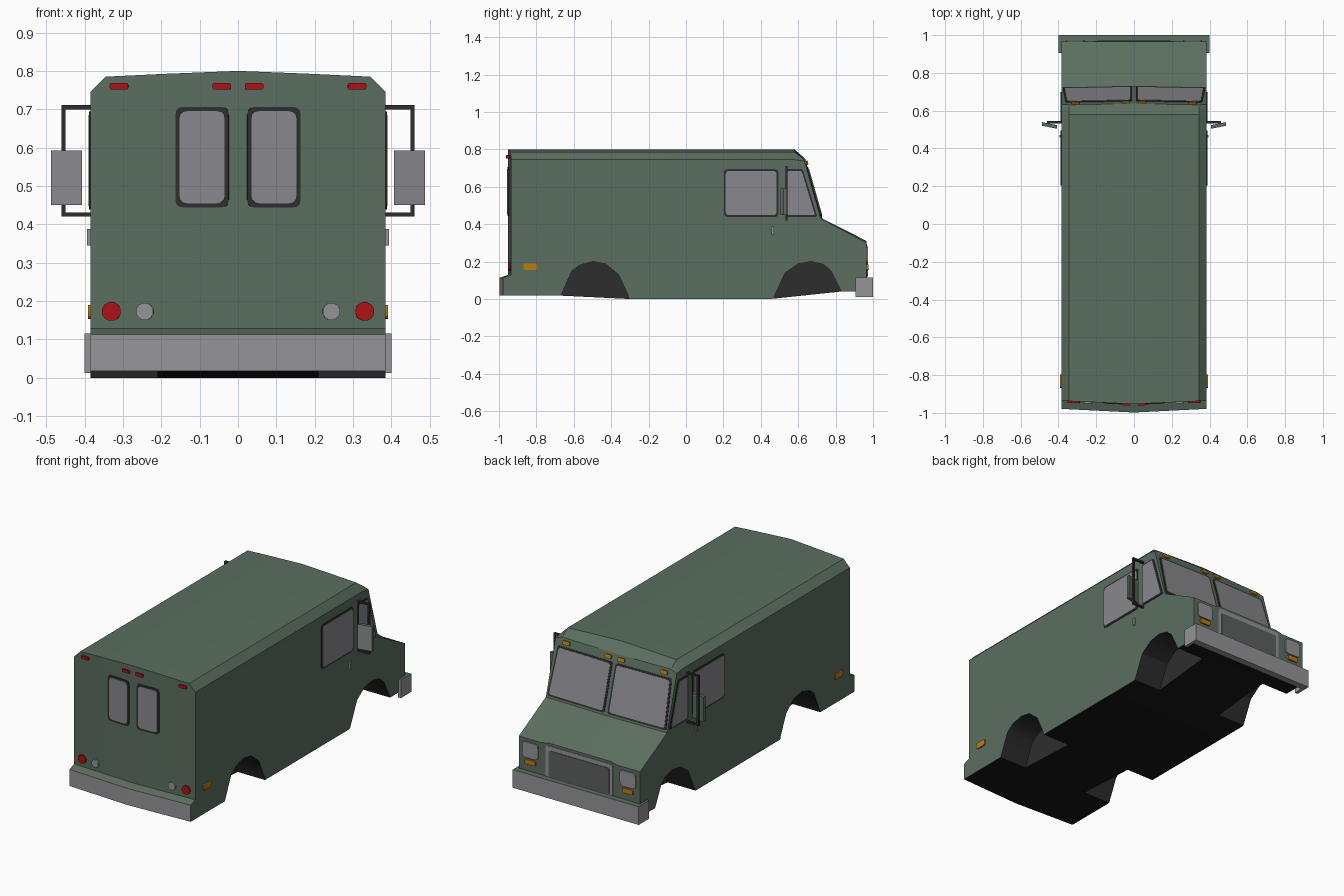
import bpy, bmesh, math
from mathutils import Vector

if "Cube" in bpy.data.objects:
    bpy.data.objects.remove(bpy.data.objects["Cube"])

def mat(name, r, g, b):
    m = bpy.data.materials.new(name)
    m.diffuse_color = (r, g, b, 1)
    m.use_nodes = True
    m.node_tree.nodes["Principled BSDF"].inputs["Base Color"].default_value = m.diffuse_color
    return m

GREEN = mat("green_paint", 0.105, 0.157, 0.116)
STEEL = mat("bumper_grey", 0.30, 0.30, 0.32)
GLASS = mat("glass_grey", 0.25, 0.25, 0.27)
RUBBER = mat("dark_trim", 0.027, 0.027, 0.027)
BLACK = mat("underside_black", 0.008, 0.008, 0.008)
RED = mat("red_light", 0.42, 0.006, 0.008)
AMBER = mat("amber_light", 0.50, 0.20, 0.006)
GRILLE = mat("grille_grey", 0.11, 0.115, 0.115)

def finish(bm, name, mats):
    bmesh.ops.recalc_face_normals(bm, faces=bm.faces)
    me = bpy.data.meshes.new(name)
    bm.to_mesh(me)
    bm.free()
    ob = bpy.data.objects.new(name, me)
    bpy.context.collection.objects.link(ob)
    for m in mats:
        me.materials.append(m)
    return ob

def rounded(pts, r):
    """Corner list with each corner cut into a short arc."""
    out = []
    for i, p in enumerate(pts):
        a = p + (pts[i - 1] - p).normalized() * r
        b = p + (pts[(i + 1) % len(pts)] - p).normalized() * r
        for t in (0, 0.33, 0.67, 1):
            out.append(a * (1 - t) ** 2 + p * 2 * t * (1 - t) + b * t * t)
    return out

def grown(pts, d):
    """Outline of convex corners moved outward by d in its own plane."""
    out = []
    for i, p in enumerate(pts):
        u = (p - pts[i - 1]).normalized()
        v = (p - pts[(i + 1) % len(pts)]).normalized()
        out.append(p + (u + v) * d / max(u.cross(v).length, 0.3))
    return out

def plate(name, corners, m, out, thick, r=0.0, mirror=True):
    """Thin plate on the body surface, mirrored across x."""
    bm = bmesh.new()
    pts = [Vector(c) for c in corners]
    if r:
        pts = rounded(pts, r)
    n = (pts[len(pts) // 3] - pts[0]).cross(pts[2 * len(pts) // 3] - pts[0]).normalized()
    if n.dot(Vector(out)) < 0:
        n = -n
    for s in ((1, -1) if mirror else (1,)):
        lo, hi = [[bm.verts.new(((p + n * o).x * s, (p + n * o).y, (p + n * o).z)) for p in pts]
                  for o in (-0.002, thick)]
        bm.faces.new(lo)
        bm.faces.new(hi)
        for i in range(len(pts)):
            j = (i + 1) % len(pts)
            bm.faces.new((lo[i], lo[j], hi[j], hi[i]))
    return finish(bm, name, [m])

def window(name, corners, out, frame=0.011, r=0.02):
    pts = [Vector(c) for c in corners]
    plate(name + "_frame", grown(pts, frame), RUBBER, out, 0.003, r)
    plate(name + "_glass", pts, GLASS, out, 0.005, r)

# Surface rules shared by body and fittings
def rear(x): return -0.953 + 0.045 * abs(x)
def screen(x, z): return 0.729 - (z - 0.43) * 0.286 - 0.02 * abs(x)

# Body: one side profile lofted over stations across the width
bm = bmesh.new()
stations = [(0, 0.80, 0.31), (0.2, 0.792, 0.31), (0.24, 0.79, 0.30), (0.345, 0.785, 0.30), (0.385, 0.745, 0.30)]
stations = [(-x, a, b) for x, a, b in stations[:0:-1]] + stations
rows = []
for x, roof, hood in stations:
    step = -0.998 + 0.05 * abs(x)
    front_top = min(0.75, roof - 0.008)
    prof = [(step, 0.018), (step, 0.113), (rear(x), 0.128), (rear(x), roof),
            (0.58, roof), (screen(x, front_top), front_top), (screen(x, 0.43), 0.43),
            (0.966, hood), (0.966, 0.04), (0.83, 0.04), (0.45, 0.0), (-0.30, 0.0), (-0.67, 0.018)]
    rows.append([bm.verts.new((x, y, z)) for y, z in prof])
for a, b in zip(rows, rows[1:]):
    for i in range(len(a)):
        j = (i + 1) % len(a)
        bm.faces.new((a[i], a[j], b[j], b[i]))
bm.faces.new(rows[0])
bm.faces.new(rows[-1])
body = finish(bm, "van_body", [GREEN, STEEL, RUBBER, BLACK])

# Wheel wells cut as pockets on each side
arches = {"rear": [(-0.69, -0.05), (-0.67, 0.015), (-0.61, 0.15), (-0.57, 0.18), (-0.50, 0.2),
                   (-0.43, 0.188), (-0.36, 0.13), (-0.31, 0.02), (-0.29, -0.05)],
          "front": [(0.44, -0.05), (0.47, 0.01), (0.53, 0.14), (0.60, 0.188), (0.67, 0.2),
                    (0.735, 0.185), (0.775, 0.15), (0.83, 0.04), (0.85, -0.05)]}
bm = bmesh.new()
for prof in arches.values():
    for s in (1, -1):
        f = bm.faces.new([bm.verts.new((s * 0.21, y, z)) for y, z in prof])
        g = bmesh.ops.extrude_face_region(bm, geom=[f])["geom"]
        bmesh.ops.translate(bm, vec=(s * 0.25, 0, 0), verts=[v for v in g if isinstance(v, bmesh.types.BMVert)])
cutter = finish(bm, "wheel_well_cutter", [])
cutter.hide_render = True
mod = body.modifiers.new("wells", "BOOLEAN")
mod.operation = "DIFFERENCE"
mod.solver = "EXACT"
mod.object = cutter
bpy.context.view_layer.objects.active = body
body.select_set(True)
bpy.ops.object.modifier_apply(modifier="wells")
bpy.data.objects.remove(cutter)
for p in body.data.polygons:
    c, n = p.center, p.normal
    p.material_index = 0
    if n.z < -0.9 and c.z < 0.06:
        p.material_index = 3
    elif c.y < -0.96 and n.y < -0.8:
        p.material_index = 1
    elif abs(c.x) < 0.38 and c.z < 0.21 and -0.68 < c.y < 0.84:
        p.material_index = 2
bpy.ops.object.shade_smooth_by_angle(angle=math.radians(30))

# Windows
def on_rear(x, z): return (x, rear(x), z)
def on_screen(x, z): return (x, screen(x, z), z)
window("rear_window", [on_rear(*q) for q in ((0.035, 0.455), (0.152, 0.455), (0.152, 0.695), (0.035, 0.695))], (0, -1, 0))
window("windscreen", [on_screen(*q) for q in ((0.02, 0.45), (0.367, 0.45), (0.352, 0.695), (0.02, 0.695))],
       (0, 1, 0), 0.010, 0.015)
S = 0.385
window("door_window", [(S, 0.212, 0.448), (S, 0.485, 0.448), (S, 0.485, 0.685), (S, 0.212, 0.685)], (1, 0, 0), 0.009)
window("quarter_window", [(S, 0.542, 0.448), (S, 0.690, 0.448), (S, 0.618, 0.685), (S, 0.542, 0.685)], (1, 0, 0), 0.009, 0.01)

# Lamps and markers: rectangles or round discs on the surfaces
def rect(cx, cz, w, h, yf):
    return [(x, yf(x, z), z) for x, z in ((cx - w, cz - h), (cx + w, cz - h), (cx + w, cz + h), (cx - w, cz + h))]

def disc(cx, cz, r, yf):
    pts = [(cx + r * math.cos(a), cz + r * math.sin(a)) for a in [(k + 0.5) * math.pi / 6 for k in range(12)]]
    return [(x, yf(x, z), z) for x, z in pts]

def back(x, z): return rear(x)
def nose(x, z): return 0.966
for nm, x in (("outer", 0.31), ("inner", 0.042)):
    plate(nm + "_rear_marker", rect(x, 0.76, 0.024, 0.009, back), RED, (0, -1, 0), 0.009, 0.006)
    plate(nm + "_front_marker", rect(x, 0.727, 0.022, 0.010, screen), AMBER, (0, 1, 0), 0.009, 0.006)
plate("tail_lamp", disc(0.33, 0.173, 0.025, back), RED, (0, -1, 0), 0.009)
plate("reverse_lamp", disc(0.243, 0.173, 0.023, back), STEEL, (0, -1, 0), 0.009)
plate("headlamp", rect(0.31, 0.237, 0.05, 0.045, nose), STEEL, (0, 1, 0), 0.007, 0.02)
plate("turn_lamp", rect(0.31, 0.170, 0.034, 0.014, nose), AMBER, (0, 1, 0), 0.009, 0.008)
plate("side_marker", [(S, -0.868, 0.154), (S, -0.797, 0.154), (S, -0.797, 0.19), (S, -0.868, 0.19)], AMBER, (1, 0, 0), 0.006, 0.012)
plate("door_handle", [(S, 0.458, 0.345), (S, 0.47, 0.345), (S, 0.47, 0.388), (S, 0.458, 0.388)], STEEL, (1, 0, 0), 0.009)

# Grille
plate("grille_frame", rect(0, 0.2, 0.213, 0.095, nose), STEEL, (0, 1, 0), 0.003, 0.015, False)
plate("grille_panel", rect(0, 0.195, 0.192, 0.075, nose), GRILLE, (0, 1, 0), 0.006, 0.01, False)

# Boxes for bumper, mirrors and their arms
def box(bm, lo, hi):
    vs = bmesh.ops.create_cube(bm, size=1)["verts"]
    for v in vs:
        v.co = [(lo[i] + hi[i]) / 2 + v.co[i] * (hi[i] - lo[i]) for i in range(3)]
    return vs

bm = bmesh.new()
box(bm, (-0.4, 0.96, 0.012), (0.4, 1.0, 0.116))
for s in (-1, 1):
    box(bm, (min(s * 0.383, s * 0.4), 0.905, 0.012), (max(s * 0.383, s * 0.4), 0.96, 0.116))
bumper = finish(bm, "front_bumper", [STEEL, GREEN])
for p in bumper.data.polygons:
    p.material_index = 1 if p.normal.z > 0.5 else 0

arms, shells = bmesh.new(), bmesh.new()
for s in (-1, 1):
    def side(a, b, y0, y1, z0, z1, bm):
        return box(bm, (min(s * a, s * b), y0, z0), (max(s * a, s * b), y1, z1))
    side(0.38, 0.46, 0.532, 0.544, 0.700, 0.711, arms)
    side(0.38, 0.46, 0.532, 0.544, 0.420, 0.431, arms)
    side(0.449, 0.46, 0.532, 0.544, 0.420, 0.711, arms)
    for v in side(0.407, 0.487, 0.512, 0.531, 0.45, 0.592, shells):
        v.co.y += (abs(v.co.x) - 0.447) * 0.2
finish(arms, "mirror_arm", [RUBBER])
mirror = finish(shells, "side_mirror", [GREEN, GLASS])
for p in mirror.data.polygons:
    p.material_index = 1 if p.normal.y < -0.8 else 0
